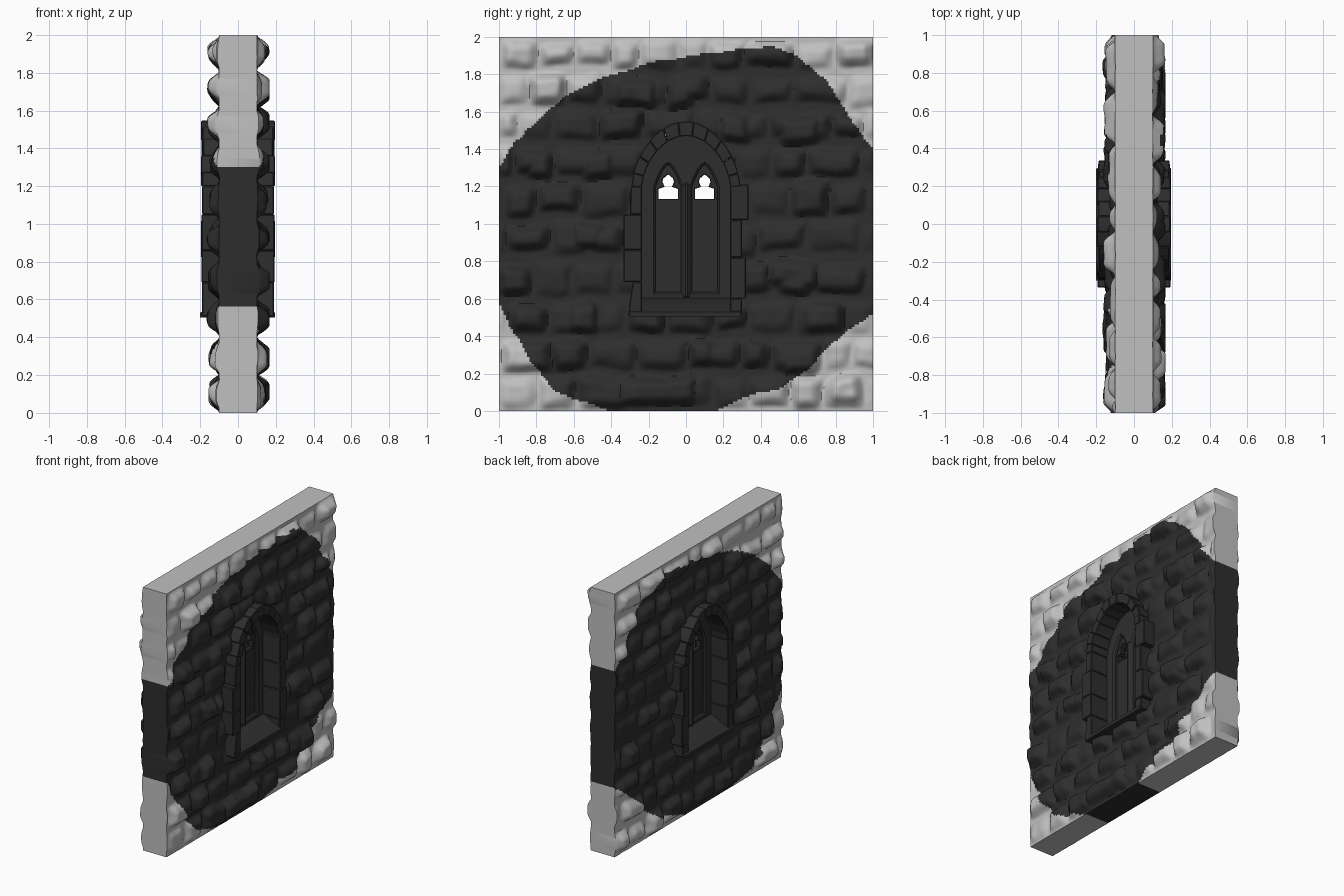
import bpy, bmesh, math, random
from mathutils import Vector, noise

cube = bpy.data.objects.get("Cube")
if cube:
    bpy.data.objects.remove(cube, do_unlink=True)
random.seed(7)


def material(name, value):
    m = bpy.data.materials.new(name)
    m.use_nodes = True
    colour = (value, value, value, 1)
    m.diffuse_color = colour
    m.node_tree.nodes["Principled BSDF"].inputs["Base Color"].default_value = colour
    return m


PALE = material("pale stone", 0.53)
DARK = material("dark stone", 0.027)


def finish(name, mesh, mats, angle=30):
    ob = bpy.data.objects.new(name, mesh)
    bpy.context.collection.objects.link(ob)
    for m in mats:
        mesh.materials.append(m)
    bpy.ops.object.select_all(action='DESELECT')
    ob.select_set(True)
    bpy.context.view_layer.objects.active = ob
    bpy.ops.object.shade_smooth_by_angle(angle=math.radians(angle))


# Outline of the dark patch on the wall, as (y, z)
PATCH = [(-1.1, 1.2), (-1, 1.3), (-.93, 1.42), (-.8, 1.55), (-.65, 1.68), (-.45, 1.78),
         (-.2, 1.86), (.1, 1.91), (.45, 1.95), (.6, 1.9), (.75, 1.78), (.85, 1.6),
         (1, 1.4), (1.1, 1.3), (1.1, .6), (1, .52), (.85, .42), (.75, .33), (.65, .22),
         (.5, .12), (.3, .07), (.13, -.02), (-.35, -.02), (-.5, .03), (-.7, .1),
         (-.82, .25), (-.93, .45), (-1, .57), (-1.1, .65)]


def in_patch(y, z):
    inside = False
    for (y1, z1), (y2, z2) in zip(PATCH, PATCH[1:] + PATCH[:1]):
        if (z1 > z) != (z2 > z) and y < y1 + (z - z1) * (y2 - y1) / (z2 - z1):
            inside = not inside
    return inside


def arch_point(a, half, rise):
    return (half * math.cos(a), 1.2 + rise * max(0, math.sin(a)) ** 1.25)


def in_opening(y, z):
    if z < 1.2:
        return z > .54 and abs(y) < .255
    return (y / .255) ** 2 + ((z - 1.2) / .31) ** 2 < 1


# Wall: two bumpy stone faces joined round the rim
ROWS = [0, .2, .4, .6, .82, 1.03, 1.24, 1.43, 1.62, 1.81, 2]
# Stones standing proud of the left face, as (y, z, width)
BOLD = [(-.27, 1.7, .25), (-.03, 1.7, .17), (-.75, 1.72, .2), (.27, 1.52, .2), (.6, 1.5, .26),
        (-.78, 1.32, .17), (-.47, 1.32, .2), (-.53, .94, .2), (.58, .73, .28), (.74, .5, .24),
        (-.56, .5, .2), (.08, .31, .17), (.6, .28, .22), (-.62, .3, .2), (-.28, .11, .2),
        (-.02, .11, .2), (.85, .11, .2)]


def make_courses():
    courses = []
    for z0, z1 in zip(ROWS, ROWS[1:]):
        y, stones = -1.15 - random.uniform(0, .15), []
        while y < 1.1:
            w = random.uniform(.16, .3)
            stones.append((y, y + w, z0 + random.uniform(0, .03), z1 - random.uniform(0, .03),
                           random.uniform(.02, .066)))
            y += w
        courses.append(stones)
    return courses


def mound(y, z, y0, y1, z0, z1):
    """Rounded block shape, one in the middle and zero at its outline."""
    u, v = (max(0, min(1, (min(p - lo, hi - p) - .006) / .06))
            for p, lo, hi in ((y, y0, y1), (z, z0, z1)))
    u, v = (math.sin(t * math.pi / 2) for t in (u, v))
    return u * v


def stone_height(courses, bold, y, z, seed):
    p = Vector((y * 5, z * 5, seed))
    wy = y + .025 * noise.noise(p)
    wz = z + .025 * noise.noise(p + Vector((9, 4, 2))) * min(1, 8 * z, 8 * (2 - z))
    row = max(i for i in range(len(ROWS) - 1) if ROWS[i] <= max(wz, 0))
    h = max(s[4] * mound(wy, wz, *s[:4]) for s in courses[row])
    for cy, cz, w in bold:
        h = max(h, .066 * mound(wy, wz, cy - w / 2, cy + w / 2, cz - .09, cz + .09))
    # Most courses taper towards the cut ends of the wall
    if row not in (1, 8):
        h *= min(1, .25 + (1 - abs(y)) / .06)
    return .1 + h * (1 + .2 * noise.noise(p * 2)) + .003 * noise.noise(p * 3)


N = 160
bm = bmesh.new()
sides = []
for s, bold in ((1, BOLD), (-1, [])):
    courses = make_courses()
    grid = [[bm.verts.new((s * min(.168, stone_height(courses, bold, 2 * i / N - 1, 2 * j / N, s * 20)),
                           2 * i / N - 1, 2 * j / N)) for j in range(N + 1)]
            for i in range(N + 1)]
    sides.append(grid)
    for i in range(N):
        for j in range(N):
            if in_opening(2 * (i + .5) / N - 1, 2 * (j + .5) / N):
                continue
            q = [grid[i][j], grid[i + 1][j], grid[i + 1][j + 1], grid[i][j + 1]]
            bm.faces.new(q if s > 0 else q[::-1])
a, b = sides
for k in range(N):
    bm.faces.new((a[0][k], a[0][k + 1], b[0][k + 1], b[0][k]))
    bm.faces.new((a[N][k + 1], a[N][k], b[N][k], b[N][k + 1]))
    bm.faces.new((a[k + 1][0], a[k][0], b[k][0], b[k + 1][0]))
    bm.faces.new((a[k][N], a[k + 1][N], b[k + 1][N], b[k][N]))
bmesh.ops.delete(bm, geom=[v for v in bm.verts if not v.link_faces], context='VERTS')
for f in bm.faces:
    c = f.calc_center_median()
    wobble = .012 * noise.noise(Vector((c.y * 9, c.z * 9, 3)))
    f.material_index = int(in_patch(c.y + wobble, c.z + wobble))
mesh = bpy.data.meshes.new("stone_wall")
bm.to_mesh(mesh)
bm.free()
finish("stone_wall", mesh, [PALE, DARK], 50)


def prism(name, points, shift, bevel=0):
    """Solid made by sweeping a flat outline along a straight line."""
    bm = bmesh.new()
    face = bm.faces.new([bm.verts.new(p) for p in points])
    ext = bmesh.ops.extrude_face_region(bm, geom=[face])
    bmesh.ops.translate(bm, vec=shift,
                        verts=[v for v in ext["geom"] if isinstance(v, bmesh.types.BMVert)])
    bmesh.ops.recalc_face_normals(bm, faces=bm.faces)
    if bevel:
        bmesh.ops.bevel(bm, geom=bm.edges[:], offset=bevel, segments=1, affect='EDGES')
    mesh = bpy.data.meshes.new(name)
    bm.to_mesh(mesh)
    bm.free()
    finish(name, mesh, [DARK])


def block(name, outline, depth, bevel=.005):
    prism(name, [(-depth, y, z) for y, z in outline], (2 * depth, 0, 0), bevel)


# Jamb stones: (bottom, top, outer edge at bottom, outer edge at top)
JAMBS = {-1: [(.51, .69, .31, .285), (.69, .86, .335, .335), (.86, 1.05, .335, .335),
              (1.05, 1.2, .3, .295)],
         1: [(.51, .6, .3, .3), (.6, .82, .32, .32), (.82, 1.02, .3, .3),
             (1.02, 1.21, .335, .335)]}
for s, stones in JAMBS.items():
    for z0, z1, out0, out1 in stones:
        block("jamb_stone", [(s * .235, z0), (s * out0, z0), (s * out1, z1), (s * .235, z1)],
              random.uniform(.187, .198))

# Arch stones
COUNT = 11
for k in range(COUNT):
    t0, t1 = math.pi * k / COUNT, math.pi * (k + 1) / COUNT
    tm = (t0 + t1) / 2
    h, r = random.uniform(.287, .297), random.uniform(.345, .355)
    block("arch_stone", [arch_point(t, h, r) for t in (t0, tm, t1)]
          + [arch_point(t, .235, .27) for t in (t1, tm, t0)], random.uniform(.184, .198), .004)

# Sill sloping down to both faces
SILL = [(-.2, .505), (.195, .505), (.195, .53), (.05, .605), (-.05, .605), (-.2, .53)]
prism("window_sill", [(x, -.3, z) for x, z in SILL], (0, .595, 0))


def plate(name, outlines, depth, bevel):
    """Flat plate in the yz plane; inner outlines become holes."""
    cu = bpy.data.curves.new(name, 'CURVE')
    cu.dimensions, cu.fill_mode = '2D', 'BOTH'
    cu.extrude, cu.bevel_depth, cu.bevel_resolution = depth, bevel, 0
    for pts in outlines:
        sp = cu.splines.new('POLY')
        sp.points.add(len(pts) - 1)
        for p, (y, z) in zip(sp.points, pts):
            p.co = (y, z, 0, 1)
        sp.use_cyclic_u = True
    tmp = bpy.data.objects.new(name, cu)
    mesh = bpy.data.meshes.new_from_object(tmp)
    bpy.data.objects.remove(tmp)
    for v in mesh.vertices:
        v.co = (v.co.z, v.co.x, v.co.y)
    finish(name, mesh, [DARK])


def lancet(cy, half, bottom, spring, apex):
    pts = [(cy - half, bottom), (cy + half, bottom)]
    for k in range(9):
        t = k / 4 - 1
        pts.append((cy - half * t, spring + (apex - spring) * (1 - abs(t) ** 1.7)))
    return pts


# Tracery frame with two pointed lights
frame = [(-.24, .58), (.24, .58)] + [arch_point(math.pi * k / 24, .24, .275) for k in range(25)]
plate("tracery_frame", [frame] + [lancet(c, .08, .625, 1.2, 1.33) for c in (-.095, .1)], .035, .012)

# Infill panels, each with a small lobed opening near the top
HOLE = [(-.055, 1.13), (.055, 1.13), (.055, 1.19), (.025, 1.2), (.035, 1.225), (.03, 1.245),
        (0, 1.27), (-.03, 1.245), (-.035, 1.225), (-.025, 1.2), (-.055, 1.19)]
for c in (-.095, .1):
    plate("window_panel", [lancet(c, .09, .6, 1.2, 1.34), [(c + y, z) for y, z in HOLE]], .015, .004)

# Central mullion
block("mullion", [(-.015, .6), (.02, .6), (.02, 1.22), (-.015, 1.22)], .06, .012)
